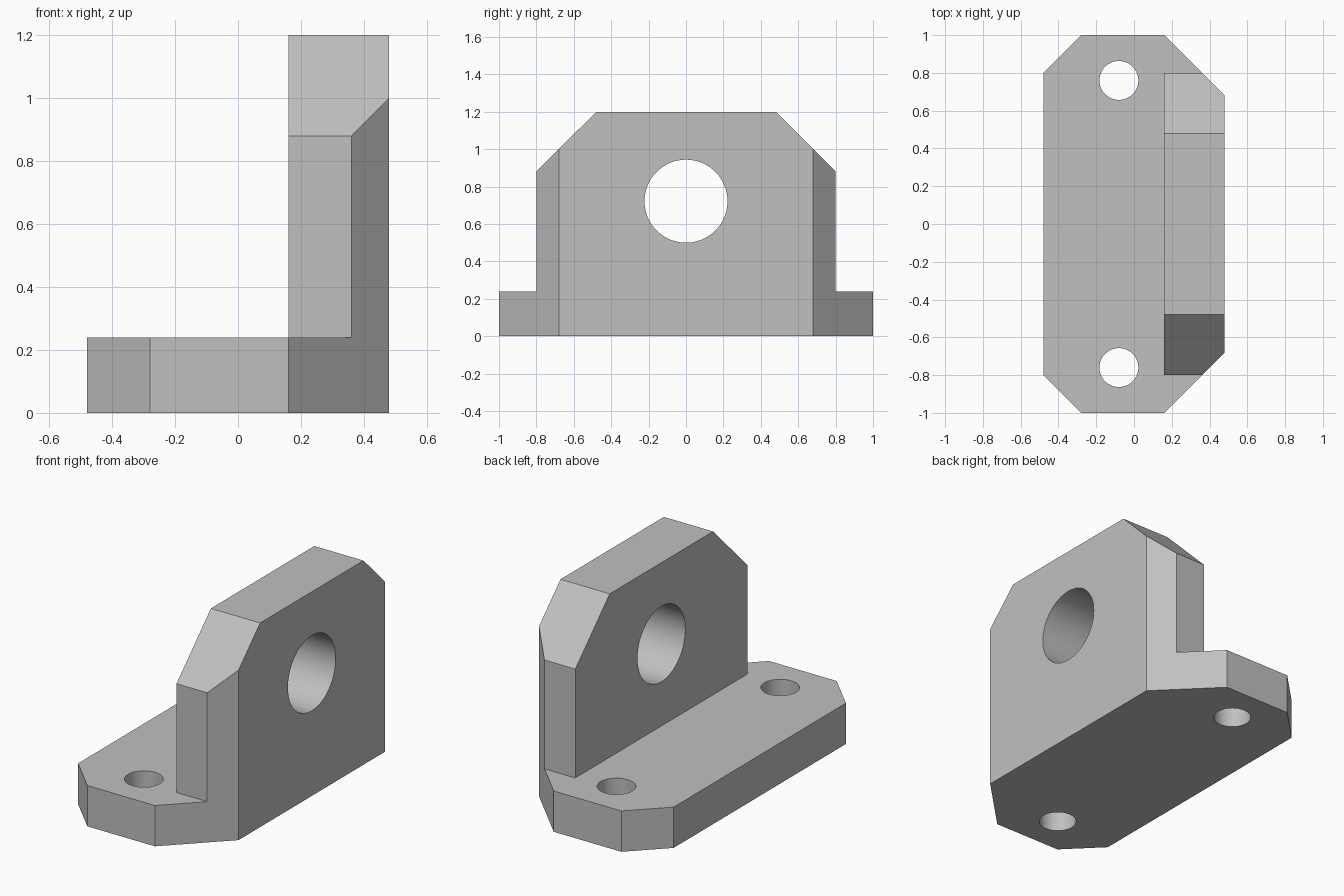
import bpy, bmesh, math
from mathutils import Vector, Matrix

cube = bpy.data.objects.get("Cube")
if cube:
    bpy.data.objects.remove(cube, do_unlink=True)

grey = bpy.data.materials.new("plain_grey")
grey.use_nodes = True
grey.diffuse_color = (0.53, 0.53, 0.53, 1)
grey.node_tree.nodes["Principled BSDF"].inputs["Base Color"].default_value = grey.diffuse_color


def prism(name, points, extrusion):
    """Extrude a closed outline into a solid."""
    bm = bmesh.new()
    face = bm.faces.new([bm.verts.new(p) for p in points])
    new = bmesh.ops.extrude_face_region(bm, geom=[face])["geom"]
    verts = [v for v in new if isinstance(v, bmesh.types.BMVert)]
    bmesh.ops.translate(bm, verts=verts, vec=Vector(extrusion))
    bmesh.ops.recalc_face_normals(bm, faces=bm.faces)
    mesh = bpy.data.meshes.new(name)
    bm.to_mesh(mesh)
    bm.free()
    mesh.materials.append(grey)
    obj = bpy.data.objects.new(name, mesh)
    bpy.context.collection.objects.link(obj)
    return obj


def circle(radius, centre, turn=Matrix()):
    steps = [2 * math.pi * i / 64 for i in range(64)]
    return [turn @ Vector((radius * math.cos(a), radius * math.sin(a), 0)) + Vector(centre)
            for a in steps]


def cut(target, cutter):
    """Subtract the cutter, then discard it."""
    cutter.hide_render = True
    mod = target.modifiers.new("cut", 'BOOLEAN')
    mod.operation = 'DIFFERENCE'
    mod.solver = 'EXACT'
    mod.object = cutter
    bpy.context.view_layer.objects.active = target
    bpy.ops.object.modifier_apply(modifier=mod.name)
    bpy.data.objects.remove(cutter, do_unlink=True)


# Block with the chamfered plan outline of the whole bracket
half = [(0.48, 0.68), (0.16, 1), (-0.28, 1), (-0.48, 0.8)]
plan = [(x, y, 0) for x, y in half] + [(x, -y, 0) for x, y in reversed(half)]
bracket = prism("angle_bracket", plan, (0, 0, 1.2))

# Clear the space above the base, beside the upright plate
cut(bracket, prism("step_cutter", [(-1, -2, 0.24), (0.16, -2, 0.24), (0.16, 2, 0.24), (-1, 2, 0.24)],
                   (0, 0, 2)))

# Shoulders and sloping corners at both ends of the upright
shoulder = [(0.8, 0.24), (1.5, 0.24), (1.5, 1.4), (0.28, 1.4), (0.8, 0.88)]
for side in (-1, 1):
    cut(bracket, prism("shoulder_cutter", [(-1, side * y, z) for y, z in shoulder], (2, 0, 0)))

# Mounting holes in the base
for side in (-1, 1):
    cut(bracket, prism("mount_hole_cutter", circle(0.103, (-0.08, side * 0.76, -0.5)), (0, 0, 1)))

# Large bore through the upright
bore = circle(0.222, (-1, 0, 0.722), Matrix.Rotation(math.pi / 2, 4, 'Y'))
cut(bracket, prism("bore_cutter", bore, (2, 0, 0)))

# Smooth hole walls, keep all edges crisp
bpy.ops.object.select_all(action='DESELECT')
bracket.select_set(True)
bpy.context.view_layer.objects.active = bracket
bpy.ops.object.shade_smooth_by_angle(angle=math.radians(30))
